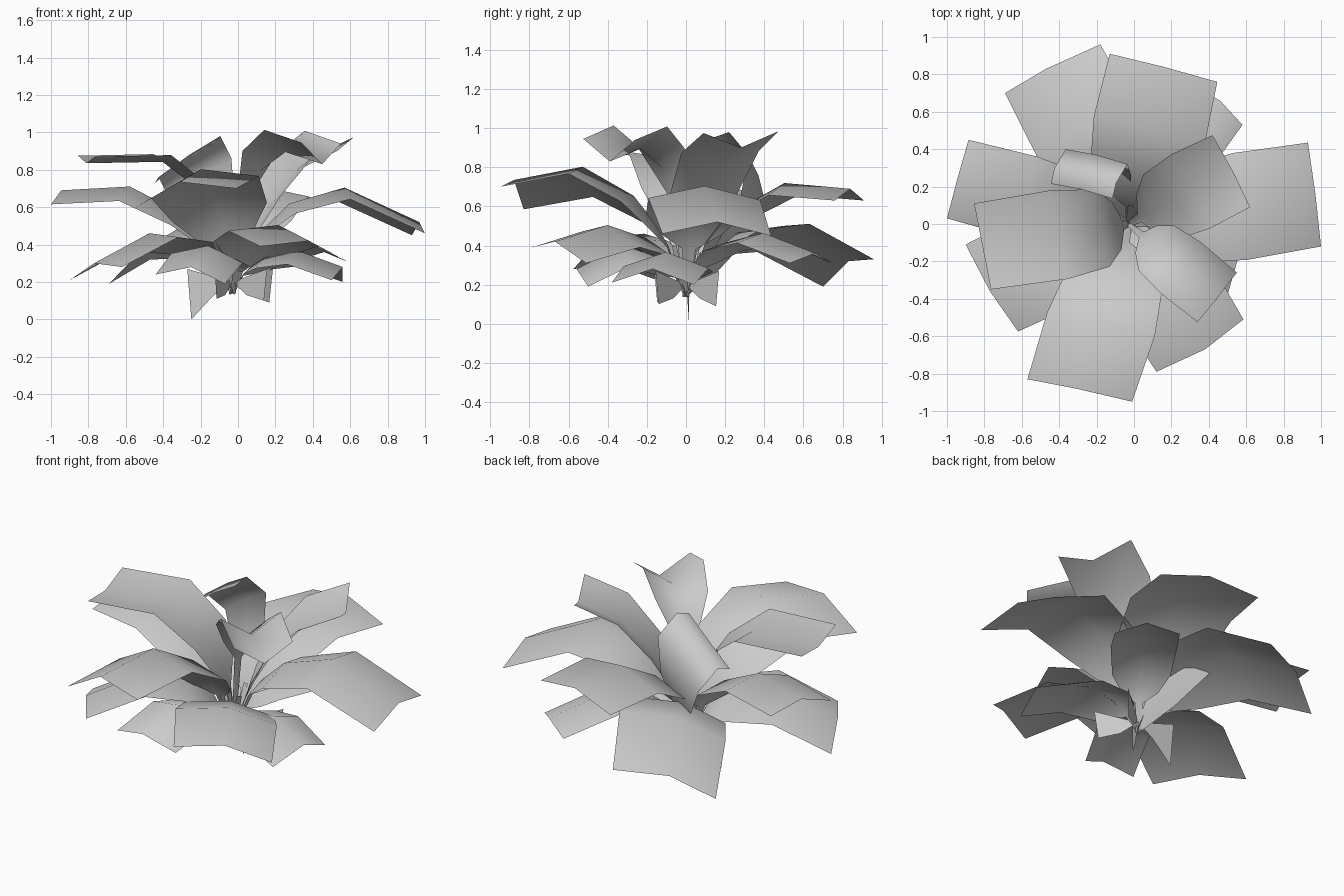
import bpy
import math
from mathutils import Vector

cube = bpy.data.objects.get("Cube")
if cube:
    bpy.data.objects.remove(cube, do_unlink=True)

grey = bpy.data.materials.new("leaf_grey")
grey.use_nodes = True
colour = (0.6, 0.6, 0.6, 1)
grey.diffuse_color = colour
grey.node_tree.nodes["Principled BSDF"].inputs["Base Color"].default_value = colour

CROWN = Vector((-0.03, 0, 0.14))
# Distance along the blade above its stalk, share of full width
BLADE = [(0, 0.12), (0.1, 0.55), (0.27, 0.9), (0.6, 1.03), (1, 1)]


def make_object(name, verts, faces):
    mesh = bpy.data.meshes.new(name)
    mesh.from_pydata(verts, [], faces)
    mesh.materials.append(grey)
    for face in mesh.polygons:
        face.use_smooth = True
    obj = bpy.data.objects.new(name, mesh)
    bpy.context.collection.objects.link(obj)
    return obj


def strip_faces(rows):
    return [(3 * r + c, 3 * r + c + 1, 3 * r + c + 4, 3 * r + c + 3)
            for r in range(rows - 1) for c in range(2)]


def leaf(name, left, middle, right, arch, lean=1.25, stalk=0.16):
    """Stalk and folded blade from the crown to three tip points, bowed up by arch."""
    left, middle, right = Vector(left), Vector(middle), Vector(right)
    rows = [(0, 0.06)] + [(stalk + (1 - stalk) * s, width) for s, width in BLADE]
    verts = []
    for t, width in rows:
        spine = CROWN.lerp(middle, t ** lean)
        spine.z = CROWN.z + (middle.z - CROWN.z) * t + 4 * arch * t * (1 - t)
        verts += [spine + (left - middle) * width, spine,
                  spine + (right - middle) * width]
    return make_object(name, verts, strip_faces(len(rows)))


# Low outer leaves
leaf("low_leaf_back_left", (-0.18, 0.96, 0.33), (-0.47, 0.83, 0.32), (-0.69, 0.70, 0.19), 0.27)
leaf("low_leaf_front_left", (-0.90, -0.11, 0.21), (-0.77, -0.36, 0.30), (-0.62, -0.575, 0.28), 0.24)
leaf("low_leaf_front", (-0.44, -0.53, 0.24), (-0.25, -0.56, 0.28), (-0.07, -0.50, 0.19), 0.18)
leaf("low_leaf_front_right", (0.12, -0.79, 0.39), (0.38, -0.67, 0.42), (0.585, -0.51, 0.31), 0.2)
leaf("low_leaf_right", (0.50, -0.38, 0.21), (0.56, -0.17, 0.28), (0.56, 0.04, 0.20), 0.15)
leaf("low_leaf_back_right", (0.58, 0.53, 0.31), (0.46, 0.66, 0.36), (0.30, 0.75, 0.31), 0.2)

# Middle leaves
leaf("wide_leaf_right", (1.0, -0.12, 0.46), (0.97, 0.16, 0.52), (0.93, 0.435, 0.45), 0.35)
leaf("wide_leaf_back", (0.445, 0.76, 0.63), (0.16, 0.84, 0.69), (-0.13, 0.91, 0.63), 0.24)
leaf("wide_leaf_left", (-0.885, 0.45, 0.65), (-0.945, 0.24, 0.69), (-1.0, 0.03, 0.615), 0.23)
leaf("wide_leaf_front", (-0.57, -0.83, 0.585), (-0.31, -0.88, 0.735), (-0.01, -0.95, 0.70), 0.3)

# High inner leaves, folded like a valley
leaf("high_leaf_left", (-0.855, 0.11, 0.875), (-0.81, -0.12, 0.835), (-0.765, -0.35, 0.87), 0.27, 1.8)
leaf("high_leaf_right", (0.62, 0.09, 0.975), (0.53, 0.28, 0.90), (0.42, 0.475, 0.985), 0.17, 1.2)
leaf("high_leaf_front_right", (0.34, -0.525, 0.945), (0.45, -0.39, 0.83), (0.55, -0.26, 0.94),
     0.32, 1.6, 0.3)

# Young leaf that rises at the back and curls forward over the crown
curl_path = [(-0.03, 0.01, 0.16), (-0.08, 0.15, 0.32), (-0.14, 0.3, 0.53),
             (-0.2, 0.36, 0.75), (-0.26, 0.26, 0.87), (-0.28, 0.175, 0.84)]
curl_verts = []
for i, point in enumerate(curl_path):
    centre = Vector(point)
    side = Vector((0.165, -0.04, 0.11)) * min(1, 0.1 + 0.32 * i)
    curl_verts += [centre - side, centre + Vector((0, 0.01, 0.01)), centre + side]
make_object("curled_leaf", curl_verts, strip_faces(len(curl_path)))

# Thin shoots standing in the crown
for i in range(6):
    angle = math.tau * i / 6 + 0.4
    out = Vector((math.cos(angle), math.sin(angle), 0))
    across = Vector((-out.y, out.x, 0)) * 0.015
    top = CROWN + out * 0.1 + Vector((0, 0, 0.26))
    make_object("shoot_%d" % (i + 1),
                [CROWN - across, CROWN + across, top + across, top - across], [(0, 1, 2, 3)])

# Upright leaf bases hanging below the crown: angle, reach, lowest height
for i, (degrees, reach, low) in enumerate([(176, 0.22, 0), (38, 0.25, 0.09),
                                           (-40, 0.22, 0.1), (-120, 0.17, 0.11)]):
    angle = math.radians(degrees)
    out = Vector((math.cos(angle), math.sin(angle), 0))
    tip = CROWN + out * reach
    tip.z = low
    upper = CROWN + out * reach * 1.1
    upper.z = 0.27
    inner = CROWN + out * reach * 0.45 - Vector((0, 0, 0.01))
    make_object("leaf_base_%d" % (i + 1),
                [CROWN + Vector((0, 0, 0.06)), inner, tip, upper], [(0, 1, 2, 3)])
